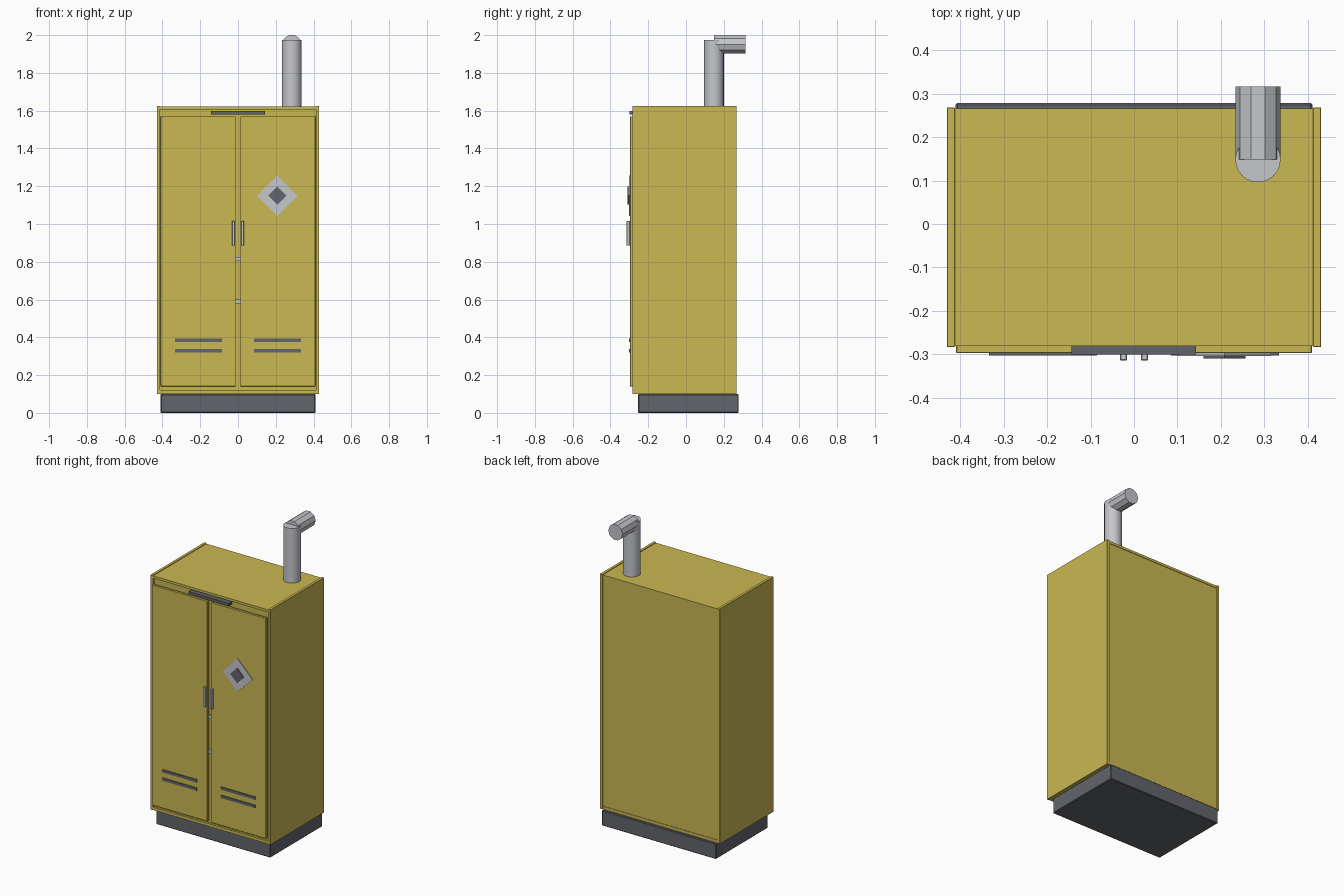
import bpy, math
from mathutils import Matrix

if "Cube" in bpy.data.objects:
    bpy.data.objects.remove(bpy.data.objects["Cube"])


def material(name, rgb):
    m = bpy.data.materials.new(name)
    m.diffuse_color = (*rgb, 1)
    m.use_nodes = True
    m.node_tree.nodes["Principled BSDF"].inputs["Base Color"].default_value = m.diffuse_color
    return m


YELLOW = material("mustard yellow", (0.59, 0.48, 0.083))
DARK = material("dark grey", (0.125, 0.13, 0.147))
LIGHT = material("light grey", (0.56, 0.57, 0.60))


def finish(ob, name, mat, bevel=0):
    ob.name = name
    ob.data.materials.append(mat)
    if bevel:
        mod = ob.modifiers.new("soft edge", 'BEVEL')
        mod.width, mod.segments = bevel, 1
    return ob


def box(name, x, y, z, mat, bevel=0, turn=0):
    """Box from (min, max) ranges, optionally turned about the y axis."""
    bpy.ops.mesh.primitive_cube_add(size=1)
    ob = bpy.context.object
    size = [r[1] - r[0] for r in (x, y, z)]
    mid = [(r[0] + r[1]) / 2 for r in (x, y, z)]
    ob.data.transform(Matrix.Rotation(turn, 4, 'Y') @ Matrix.Diagonal((*size, 1)))
    ob.location = mid
    return finish(ob, name, mat, bevel)


# Plinth and carcass
box("plinth", (-0.41, 0.41), (-0.254, 0.278), (0, 0.1), DARK, 0.004)
box("carcass", (-0.413, 0.413), (-0.268, 0.262), (0.103, 1.615), YELLOW)
box("top_panel", (-0.412, 0.412), (-0.281, 0.265), (1.605, 1.621), YELLOW)
box("bottom_panel", (-0.412, 0.412), (-0.281, 0.265), (0.101, 0.12), YELLOW)

# Side panels, doors, handles and vents, one of each per side
for s, side in ((-1, "left"), (1, "right")):
    def span(a, b):
        return tuple(sorted((s * a, s * b)))
    box(side + "_panel", span(0.412, 0.43), (-0.283, 0.268), (0.1, 1.625), YELLOW, 0.001)
    box(side + "_door", span(0.012, 0.409), (-0.297, -0.279), (0.14, 1.57), YELLOW, 0.002)
    box(side + "_handle", span(0.016, 0.032), (-0.314, -0.296), (0.885, 1.015), LIGHT, 0.002)
    for i, z in enumerate((0.33, 0.384)):
        box(f"{side}_vent_{i}", span(0.085, 0.333), (-0.302, -0.296), (z - 0.009, z + 0.009), DARK)

# Latch plates in the gap between the doors
for i, z in enumerate((0.59, 0.815)):
    box(f"latch_{i}", (-0.012, 0.012), (-0.284, -0.267), (z - 0.01, z + 0.01), LIGHT)

# Dark bar above the doors
box("header_bar", (-0.144, 0.143), (-0.3, -0.266), (1.58, 1.598), DARK)

# Diamond sign
for name, half, y, mat in (("sign_plate", 0.107, -0.303, LIGHT), ("sign_center", 0.048, -0.309, DARK)):
    h = half / math.sqrt(2)
    box(name, (0.208 - h, 0.208 + h), (y, -0.296), (1.15 - h, 1.15 + h), mat, 0, math.pi / 4)

# Exhaust pipe: upright and rearward outlet
bpy.ops.mesh.primitive_cylinder_add(vertices=24, radius=0.052, depth=0.365, location=(0.285, 0.148, 1.7925))
finish(bpy.context.object, "upright_pipe", LIGHT)
bpy.ops.object.shade_smooth_by_angle(angle=math.radians(30))
bpy.ops.mesh.primitive_cylinder_add(vertices=10, radius=0.0515, depth=0.168)
outlet = bpy.context.object
outlet.data.transform(Matrix.Rotation(math.pi / 2, 4, 'X') @ Matrix.Rotation(math.pi / 2, 4, 'Z'))
outlet.location = (0.285, 0.232, 1.951)
finish(outlet, "outlet_pipe", LIGHT)
